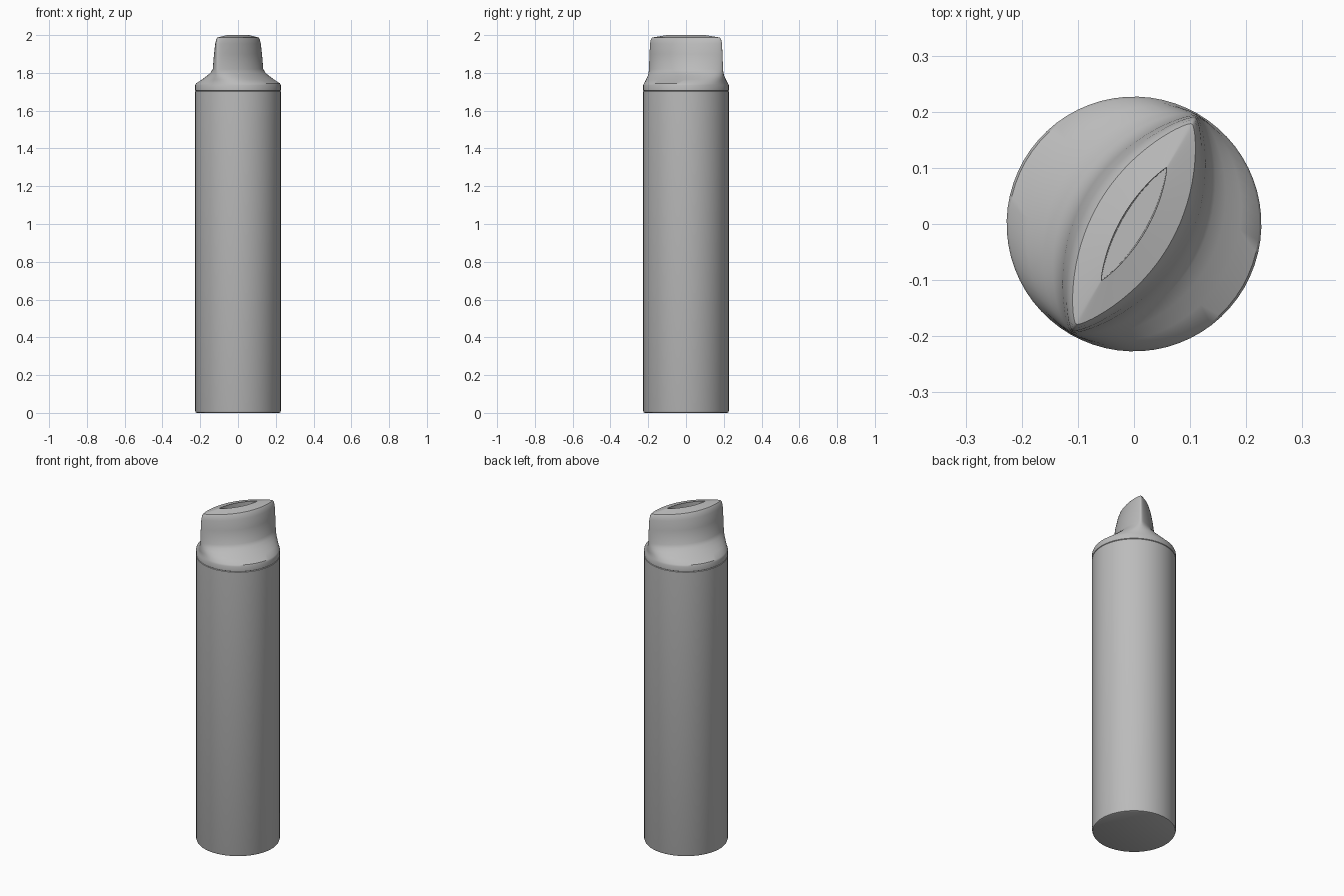
import bpy, bmesh
from math import sin, cos, pi, radians

cube = bpy.data.objects.get("Cube")
if cube:
    bpy.data.objects.remove(cube)

SEGMENTS = 64
RADIUS = 0.227
TWIST = radians(60)

grey = bpy.data.materials.new("plain grey")
grey.use_nodes = True
colour = (0.5, 0.5, 0.5, 1)
grey.diffuse_color = colour
grey.node_tree.nodes["Principled BSDF"].inputs["Base Color"].default_value = colour


def ring(bm, z, length, width, tip):
    """Outline between a circle (tip == width) and a pointed lens."""
    verts = []
    for i in range(SEGMENTS):
        t = 2 * pi * i / SEGMENTS
        u = length * cos(t)
        v = (width - tip) * sin(t) * abs(sin(t)) + tip * sin(t)
        verts.append(bm.verts.new((u * cos(TWIST) - v * sin(TWIST),
                                   u * sin(TWIST) + v * cos(TWIST), z)))
    return verts


def loft(name, sections):
    """Skin a stack of outlines and close both ends."""
    bm = bmesh.new()
    rings = [ring(bm, *s) for s in sections]
    for low, high in zip(rings, rings[1:]):
        for i in range(SEGMENTS):
            j = (i + 1) % SEGMENTS
            bm.faces.new((low[i], low[j], high[j], high[i]))
    bm.faces.new(rings[0][::-1])
    bm.faces.new(rings[-1])
    mesh = bpy.data.meshes.new(name)
    bm.to_mesh(mesh)
    bm.free()
    mesh.materials.append(grey)
    obj = bpy.data.objects.new(name, mesh)
    bpy.context.collection.objects.link(obj)
    bpy.ops.object.select_all(action='DESELECT')
    obj.select_set(True)
    bpy.context.view_layer.objects.active = obj
    bpy.ops.object.shade_smooth_by_angle(angle=radians(35))
    return obj


def disc(z, r):
    return (z, r, r, r)


# Straight round body with softened rims
loft("body", [disc(0, RADIUS - 0.01), disc(0.003, RADIUS - 0.003),
              disc(0.012, RADIUS), disc(1.702, RADIUS),
              disc(1.705, RADIUS - 0.004)])

# Mouthpiece: round collar, flared shoulder, lens-shaped blade, sunk slot
loft("mouthpiece", [
    disc(1.704, RADIUS - 0.004),
    disc(1.707, RADIUS),
    disc(1.735, RADIUS),
    disc(1.744, RADIUS - 0.004),
    (1.765, 0.225, 0.184, 0.15),
    (1.785, 0.225, 0.150, 0.09),
    (1.802, 0.225, 0.126, 0.055),
    (1.820, 0.225, 0.110, 0.036),
    (1.900, 0.222, 0.100, 0.030),
    (1.955, 0.219, 0.088, 0.026),
    (1.978, 0.214, 0.080, 0.022),
    (1.987, 0.206, 0.073, 0.020),
    (2.000, 0.116, 0.024, 0.004),
    (1.940, 0.114, 0.022, 0.004),
])
